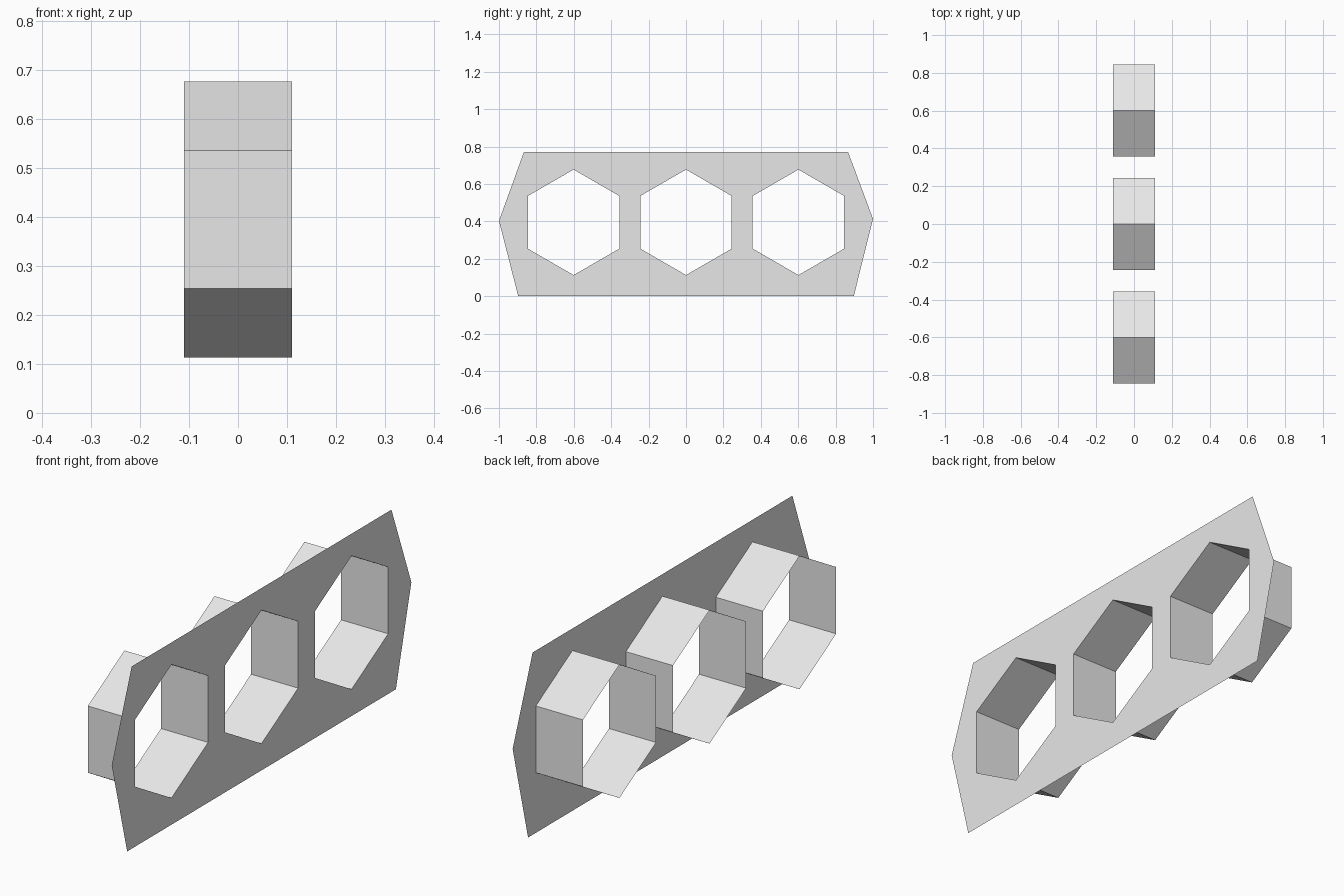
import bpy, bmesh
from math import sin, cos, radians

cube = bpy.data.objects.get("Cube")
if cube:
    bpy.data.objects.remove(cube, do_unlink=True)

HALF_DEPTH = 0.11
RADIUS = 0.282
MID_Z = 0.395
SPACING = 0.601

grey = bpy.data.materials.new("plain grey")
grey.use_nodes = True
grey.diffuse_color = (0.8, 0.8, 0.8, 1)
grey.node_tree.nodes["Principled BSDF"].inputs["Base Color"].default_value = (0.8, 0.8, 0.8, 1)


def hexagon(centre_y):
    """Pointed-top hexagon as (y, z) points."""
    angles = [radians(90 + 60 * i) for i in range(6)]
    return [(centre_y + RADIUS * cos(a), MID_Z + RADIUS * sin(a)) for a in angles]


def add_loop(bm, points, x):
    """Closed ring of edges in the plane at x."""
    verts = [bm.verts.new((x, y, z)) for y, z in points]
    return [bm.edges.new((v, verts[(i + 1) % len(verts)])) for i, v in enumerate(verts)]


def finish(bm, name):
    mesh = bpy.data.meshes.new(name)
    bm.to_mesh(mesh)
    bm.free()
    mesh.materials.append(grey)
    bpy.context.collection.objects.link(bpy.data.objects.new(name, mesh))


centres = {"front": -SPACING, "middle": 0, "back": SPACING}

# Flat side plate with three hexagonal openings
outline = [(-0.897, 0), (0.897, 0), (1, 0.413), (0.867, 0.77), (-0.867, 0.77), (-1, 0.403)]
bm = bmesh.new()
edges = add_loop(bm, outline, HALF_DEPTH)
for y in centres.values():
    edges += add_loop(bm, hexagon(y), HALF_DEPTH)
bmesh.ops.triangle_fill(bm, use_beauty=True, edges=edges, normal=(1, 0, 0))
for face in bm.faces:
    face.normal_update()
    if face.normal.x < 0:
        face.normal_flip()
finish(bm, "side_plate")

# Open hexagonal tubes running back from the openings
for label, y in centres.items():
    bm = bmesh.new()
    ring = add_loop(bm, hexagon(y), HALF_DEPTH)
    new = bmesh.ops.extrude_edge_only(bm, edges=ring)["geom"]
    for v in new:
        if isinstance(v, bmesh.types.BMVert):
            v.co.x = -HALF_DEPTH
    # Faces point away from the tube axis
    for face in bm.faces:
        face.normal_update()
        c = face.calc_center_median()
        if face.normal.y * (c.y - y) + face.normal.z * (c.z - MID_Z) < 0:
            face.normal_flip()
    finish(bm, label + "_hex_tube")
